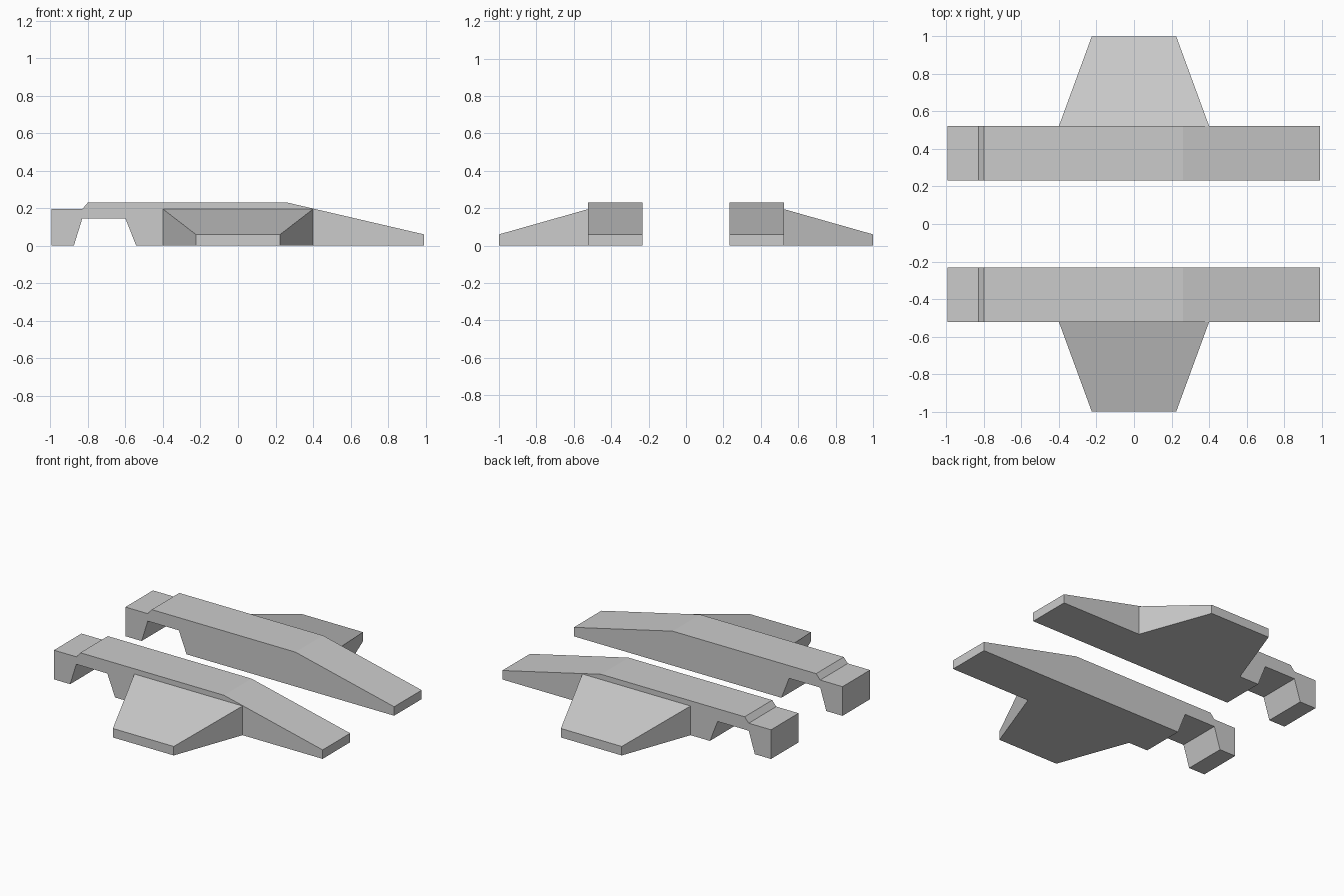
import bpy, bmesh

if "Cube" in bpy.data.objects:
    bpy.data.objects.remove(bpy.data.objects["Cube"])

INNER, OUTER, TIP = 0.232, 0.523, 1.0


def loft(name, start, end):
    """Solid between two matching outlines, mirrored to the other side in y."""
    bm = bmesh.new()
    a = [bm.verts.new(p) for p in start]
    b = [bm.verts.new(p) for p in end]
    bm.faces.new(a)
    bm.faces.new(b[::-1])
    n = len(a)
    for i in range(n):
        j = (i + 1) % n
        bm.faces.new((a[j], a[i], b[i], b[j]))
    bmesh.ops.recalc_face_normals(bm, faces=bm.faces)
    mesh = bpy.data.meshes.new(name)
    bm.to_mesh(mesh)
    bm.free()
    obj = bpy.data.objects.new(name, mesh)
    bpy.context.collection.objects.link(obj)
    mirror = obj.modifiers.new("Mirror", 'MIRROR')
    mirror.use_axis = (False, True, False)
    return obj


# Long track rails: side profile with rear notch and front ramp
profile = [(-0.995, 0), (-0.875, 0), (-0.83, 0.145), (-0.6, 0.145),
           (-0.543, 0), (0.992, 0), (0.992, 0.06), (0.262, 0.23),
           (-0.80, 0.23), (-0.83, 0.195), (-0.995, 0.195)]
loft("track_rail",
     [(x, -INNER, z) for x, z in profile],
     [(x, -OUTER, z) for x, z in profile])


# Tapered side ramps on the outer faces of the rails
def rectangle(half_width, y, height):
    return [(-half_width, y, 0), (half_width, y, 0),
            (half_width, y, height), (-half_width, y, height)]


loft("side_ramp", rectangle(0.4, -OUTER, 0.195), rectangle(0.225, -TIP, 0.06))
